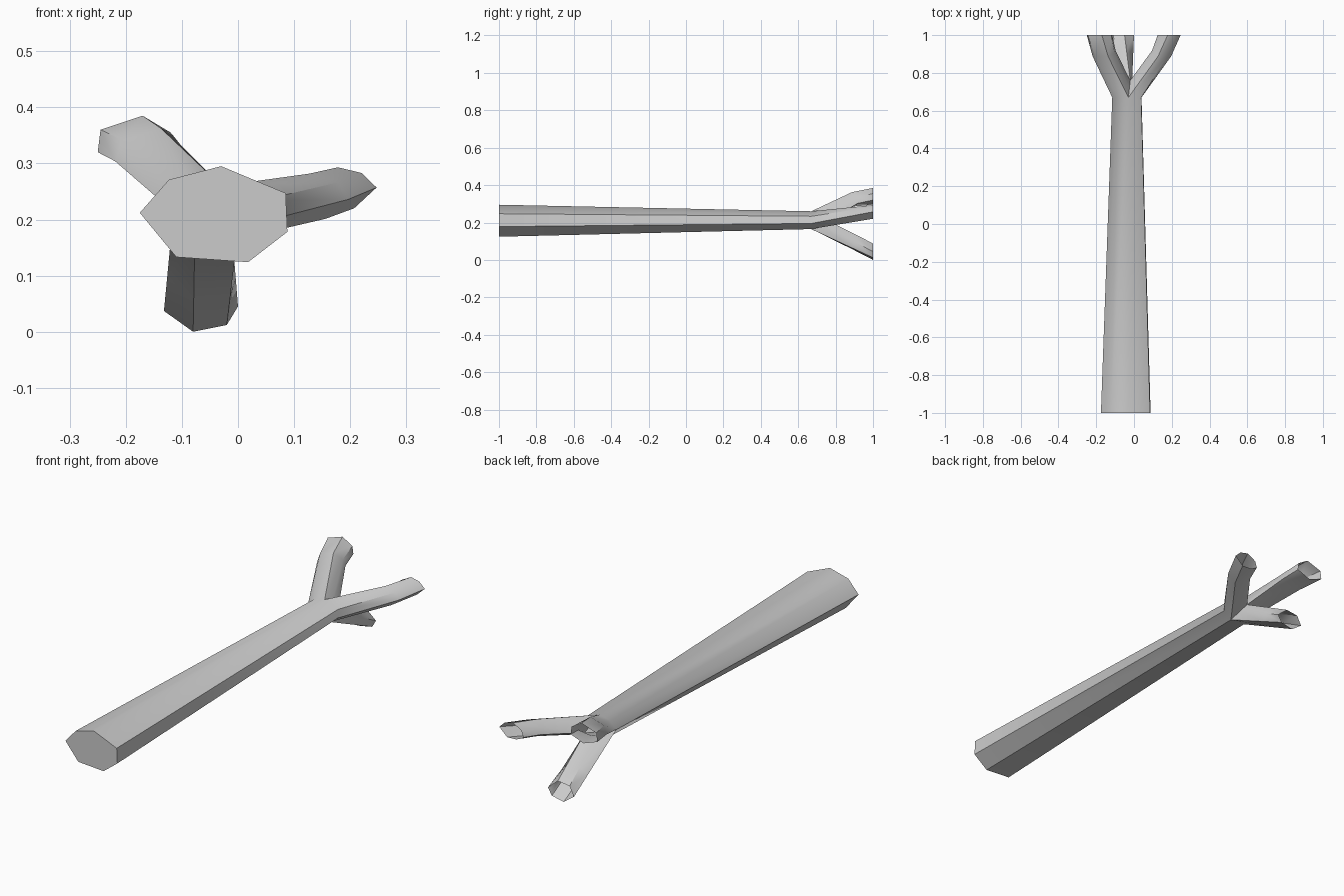
import bpy
import bmesh
import math
from mathutils import Vector

cube = bpy.data.objects.get("Cube")
if cube:
    bpy.data.objects.remove(cube, do_unlink=True)

bark = bpy.data.materials.new("grey bark")
bark.use_nodes = True
grey = (0.6, 0.6, 0.6, 1)
bark.diffuse_color = grey
bark.node_tree.nodes["Principled BSDF"].inputs["Base Color"].default_value = grey

bm = bmesh.new()


def ring(points, y):
    return [bm.verts.new((x, y, z)) for x, z in points]


def bridge(a, b):
    for i in range(len(a)):
        j = (i + 1) % len(a)
        bm.faces.new((a[i], a[j], b[j], b[i]))


# Trunk: seven-sided, tapering towards the fork, closed at the wide end
base = [(-0.03, 0.295), (0.085, 0.247), (0.088, 0.178), (0.018, 0.124),
        (-0.11, 0.133), (-0.175, 0.212), (-0.123, 0.271)]
tip = [(x * 0.589 - 0.012, z * 0.556 + 0.096) for x, z in base]
butt = ring(base, -1)
p = ring(tip, 0.67)
bm.faces.new(butt)
bridge(butt, p)

# Fork: three seams run from the trunk rim to a shared crotch point
crotch = bm.verts.new((-0.02, 0.76, 0.21))
seam = {i: bm.verts.new(p[i].co.lerp(crotch.co, 0.55)) for i in (0, 3, 5)}


def branch(first, last, end, bulge):
    """Tube from an arc of the trunk rim to an open end ring."""
    count = (last - first) % 7 + 1
    root = [p[(first + k) % 7] for k in range(count)]
    root += [seam[last], crotch, seam[first]]
    mouth = ring(end, 1)
    middle = [bm.verts.new(a.co.lerp(b.co, 0.66) + Vector(bulge))
              for a, b in zip(root, mouth)]
    bridge(root, middle)
    bridge(middle, mouth)


# Upper branch
branch(5, 0, [(-0.25, 0.32), (-0.245, 0.36), (-0.17, 0.385),
              (-0.12, 0.355), (-0.115, 0.32), (-0.18, 0.295)], (-0.015, 0, 0.02))
# Side branch
branch(0, 3, [(0.178, 0.293), (0.22, 0.283), (0.247, 0.257), (0.207, 0.22),
              (0.16, 0.222), (0.125, 0.24), (0.135, 0.27)], (0.02, 0, 0))
# Lower branch
branch(3, 5, [(-0.02, 0.012), (-0.08, 0), (-0.132, 0.037),
              (-0.11, 0.08), (-0.05, 0.088), (0, 0.045)], (0, 0, 0))

bmesh.ops.recalc_face_normals(bm, faces=bm.faces)
mesh = bpy.data.meshes.new("forked_trunk")
bm.to_mesh(mesh)
bm.free()
mesh.materials.append(bark)
trunk = bpy.data.objects.new("forked_trunk", mesh)
bpy.context.collection.objects.link(trunk)

# Smooth shading with crisp ridges
bpy.ops.object.select_all(action="DESELECT")
trunk.select_set(True)
bpy.context.view_layer.objects.active = trunk
bpy.ops.object.shade_smooth_by_angle(angle=math.radians(40))
